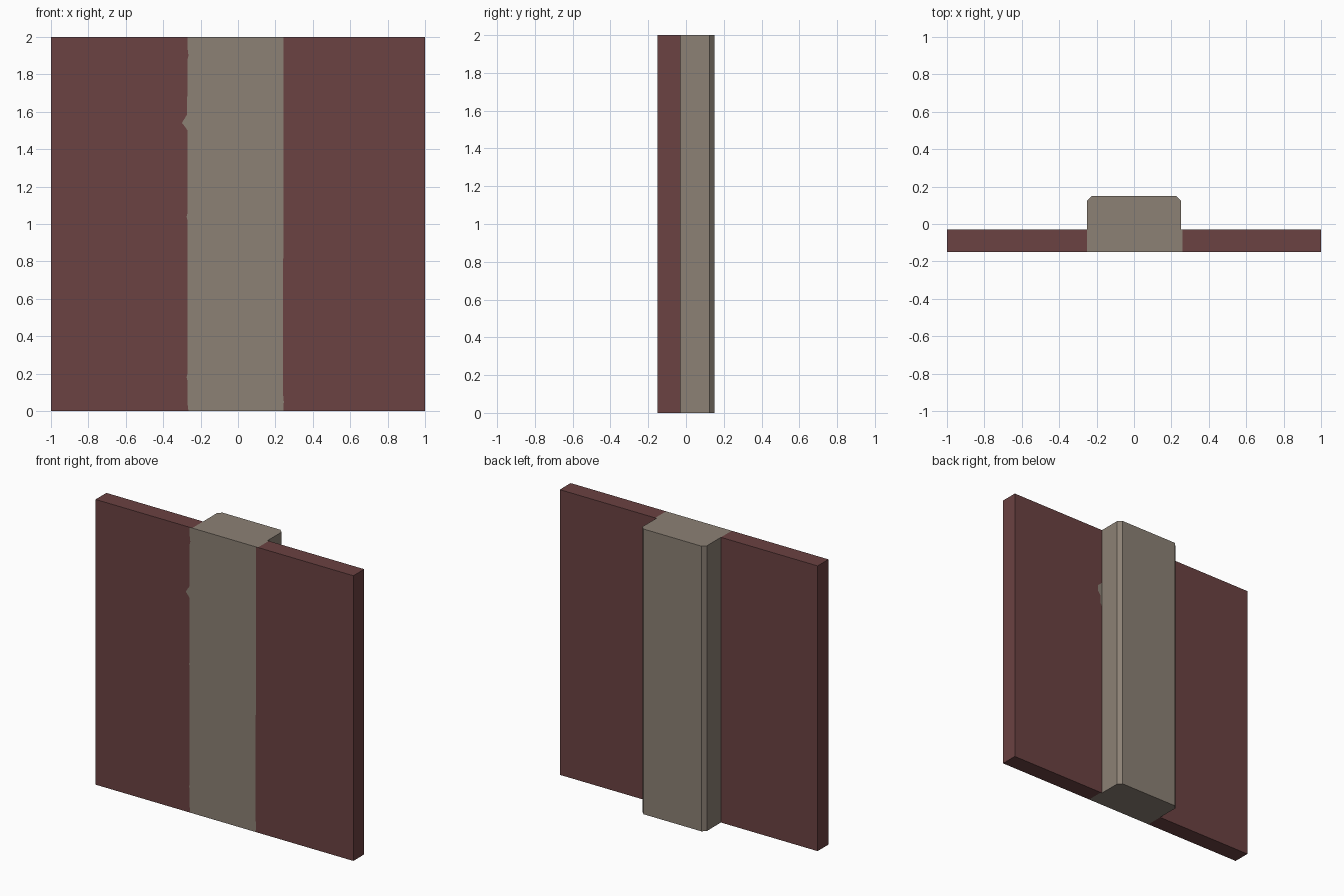
import bpy, bmesh
from mathutils import Vector

if "Cube" in bpy.data.objects:
    bpy.data.objects.remove(bpy.data.objects["Cube"])

F, B, BACK, H = -0.15, -0.03, 0.15, 2.0   # wall front, wall back, pier back, height


def material(name, rgb):
    m = bpy.data.materials.new(name)
    m.diffuse_color = (*rgb, 1)
    m.use_nodes = True
    m.node_tree.nodes["Principled BSDF"].inputs["Base Color"].default_value = m.diffuse_color
    return m


red = material("brick red", (0.146, 0.054, 0.054))
stone = material("warm grey stone", (0.262, 0.220, 0.178))


def build(name, mat, polys):
    """Make an object from (points, outward direction) polygons."""
    bm = bmesh.new()
    for pts, out in polys:
        f = bm.faces.new([bm.verts.new(p) for p in pts])
        f.normal_update()
        if f.normal.dot(Vector(out)) < 0:
            f.normal_flip()
    bmesh.ops.remove_doubles(bm, verts=bm.verts, dist=1e-5)
    bmesh.ops.triangulate(bm, faces=[f for f in bm.faces if len(f.verts) > 4])
    me = bpy.data.meshes.new(name)
    bm.to_mesh(me)
    bm.free()
    me.materials.append(mat)
    ob = bpy.data.objects.new(name, me)
    bpy.context.collection.objects.link(ob)


def sheet(y, edge_a, edge_b):
    """Upright polygon between two rising (x, z) edges."""
    return ([(x, y, z) for x, z in edge_a + edge_b[::-1]], (0, 1 if y > F else -1, 0))


def line(x):
    return [(x, 0), (x, H)]


def caps(plan):
    return [([(x, y, z) for x, y in plan], (0, 0, z - 1)) for z in (0, H)]


# Uneven paint borders on the front face, and a stain on the back
left_edge = [(-.265, 0), (-.27, .04), (-.27, .16), (-.275, .18), (-.27, .2),
             (-.27, 1.02), (-.275, 1.04), (-.27, 1.06), (-.27, 1.5),
             (-.283, 1.52), (-.30, 1.54), (-.288, 1.56), (-.272, 1.585),
             (-.27, 1.88), (-.265, 1.9), (-.27, 1.94), (-.27, H)]
right_edge = [(.242, 0), (.245, .05), (.24, .1), (.24, .8), (.244, .83), (.244, H)]
stain = [(.25, 1.42), (.262, 1.44), (.264, 1.5), (.285, 1.53), (.283, 1.57), (.25, 1.6)]
back_edge = [(.25, 0)] + stain + [(.25, H)]

# Wall wings on both sides of the pier
for name, s, front, back, top in (("left_wall", -1, left_edge, line(-.25), -.25),
                                  ("right_wall", 1, right_edge, back_edge, .26)):
    build(name, red, [
        sheet(F, line(s), front),
        sheet(B, line(s), back),
        ([(s, F, 0), (s, B, 0), (s, B, H), (s, F, H)], (s, 0, 0)),
        *caps([(s, F), (s, B), (top, B), (top, F)])])

# Central pier with chamfered back corners
c = 0.025
plan = [(.26, F), (.26, B), (.25, B), (.25, BACK - c), (.25 - c, BACK),
        (-.25 + c, BACK), (-.25, BACK - c), (-.25, B), (-.25, F)]
sides = []
for a, b in zip(plan[2:7], plan[3:8]):
    mid = ((a[0] + b[0]) / 2, (a[1] + b[1]) / 2 - B / 2, 0)
    sides.append(([(*a, 0), (*b, 0), (*b, H), (*a, H)], mid))
build("central_pier", stone,
      sides + caps(plan) + [sheet(F, left_edge, right_edge), sheet(B, stain[:1], stain[1:])])
